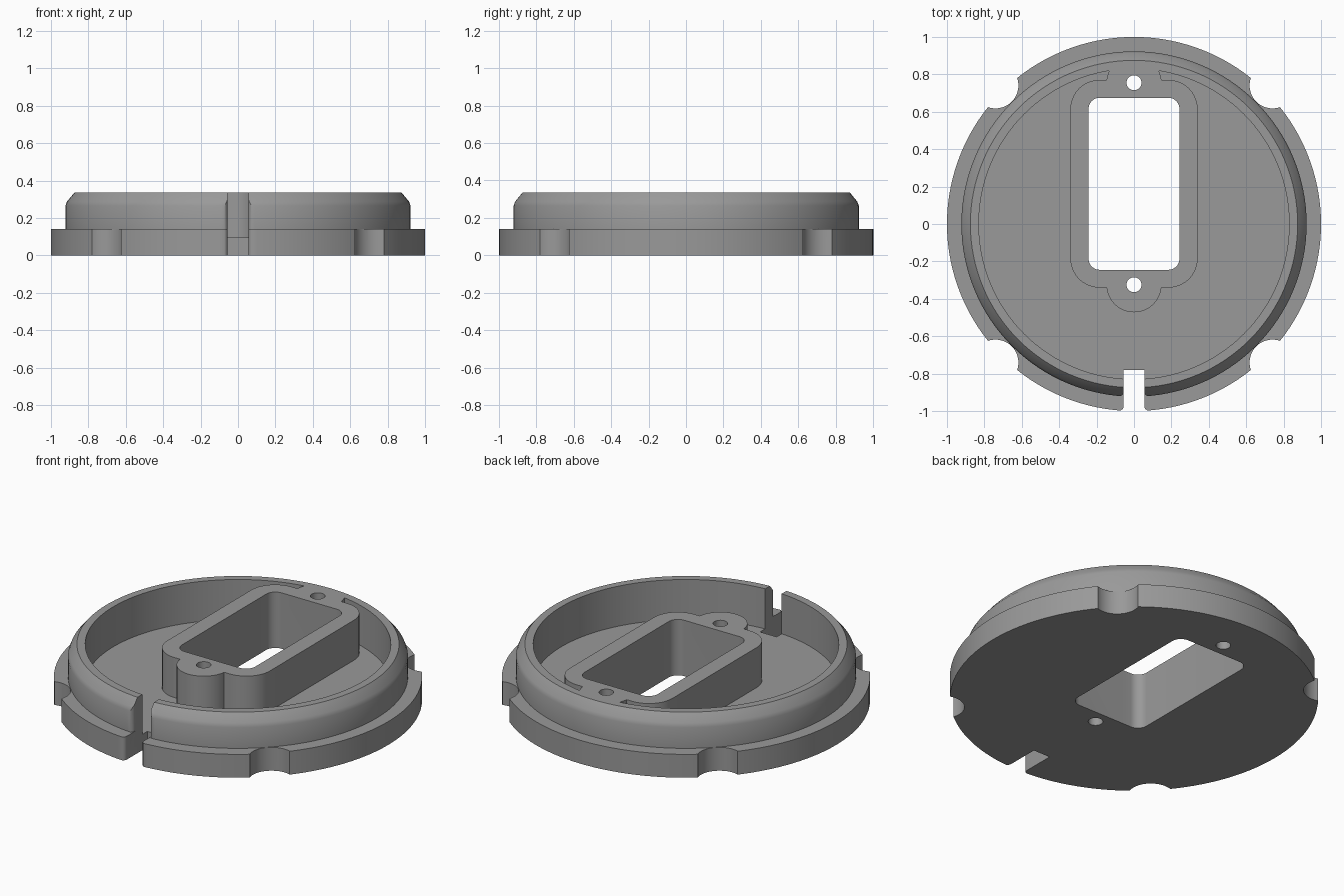
import bpy, bmesh, math
from math import sin, cos, pi

if "Cube" in bpy.data.objects:
    bpy.data.objects.remove(bpy.data.objects["Cube"])

SEG = 128
RIM = 0.335      # top of wall and socket
FLOOR = 0.095    # top of the floor plate

grey = bpy.data.materials.new("grey plastic")
grey.diffuse_color = (0.32, 0.32, 0.32, 1)
grey.use_nodes = True
grey.node_tree.nodes["Principled BSDF"].inputs["Base Color"].default_value = grey.diffuse_color


def finish(bm, name):
    bmesh.ops.recalc_face_normals(bm, faces=bm.faces)
    mesh = bpy.data.meshes.new(name)
    bm.to_mesh(mesh)
    bm.free()
    mesh.materials.append(grey)
    obj = bpy.data.objects.new(name, mesh)
    bpy.context.collection.objects.link(obj)
    return obj


def stack(name, rings):
    """Skin a list of equal closed rings and cap both ends."""
    bm = bmesh.new()
    loops = [[bm.verts.new(p) for p in ring] for ring in rings]
    n = len(loops[0])
    for a, b in zip(loops, loops[1:]):
        for i in range(n):
            j = (i + 1) % n
            bm.faces.new((a[i], a[j], b[j], b[i]))
    bm.faces.new(loops[0][::-1])
    bm.faces.new(loops[-1])
    return finish(bm, name)


def prism(name, outline, z0, z1):
    return stack(name, [[(x, y, z) for x, y in outline] for z in (z0, z1)])


def circle(cx, cy, r, n=48):
    return [(cx + r * cos(2 * pi * i / n), cy + r * sin(2 * pi * i / n)) for i in range(n)]


def rounded_rect(cy, hx, hy, r, n=10):
    pts = []
    for k, (sx, sy) in enumerate([(1, 1), (-1, 1), (-1, -1), (1, -1)]):
        for i in range(n + 1):
            a = pi / 2 * (k + i / n)
            pts.append((sx * (hx - r) + r * cos(a), cy + sy * (hy - r) + r * sin(a)))
    return pts


def slot(y_in, y_out, w=0.055, r=0.025):
    """Slot outline whose mouth flares with rounded corners at y_out."""
    arc = [(w + r - r * cos(a), y_out + r - r * sin(a))
           for a in [pi / 2 * i / 6 for i in range(7)]]
    right = [(w, y_in)] + arc + [(w + r, y_out - 0.08)]
    return right + [(-x, y) for x, y in reversed(right)]


def combine(target, tool, op):
    mod = target.modifiers.new(op, 'BOOLEAN')
    mod.operation, mod.solver, mod.object = op, 'EXACT', tool
    deps = bpy.context.evaluated_depsgraph_get()
    mesh = bpy.data.meshes.new_from_object(target.evaluated_get(deps))
    target.modifiers.clear()
    target.data = mesh
    bpy.data.objects.remove(tool)


# Round base with ledge, wall with eased top edge, and recessed floor
profile = [(1, 0), (1, 0.14), (0.923, 0.14), (0.923, 0.265), (0.914, 0.288),
           (0.875, RIM), (0.83, RIM), (0.83, FLOOR)]
body = stack("round_base", [[(x, y, z) for x, y in circle(0, 0, r, SEG)] for r, z in profile])

# Raised socket: rounded block with a screw lobe at each end
combine(body, prism("socket", rounded_rect(0.215, 0.34, 0.555, 0.155), 0.05, RIM), 'UNION')
combine(body, prism("front_lobe", circle(0, -0.325, 0.147), 0.05, RIM), 'UNION')
back_lobe = [(x, min(y, 0.85)) for x, y in circle(0, 0.755, 0.147)]
combine(body, prism("back_lobe", back_lobe, 0.05, RIM), 'UNION')

# Rectangular opening and two screw holes
cutters = [prism("opening", rounded_rect(0.215, 0.243, 0.46, 0.06), -0.1, 0.5)]
cutters += [prism("screw_hole", circle(0, y, 0.04, 32), -0.1, 0.5) for y in (0.755, -0.325)]

# Four scallops in the ledge
for sx in (-1, 1):
    for sy in (-1, 1):
        cutters.append(prism("scallop", circle(0.741 * sx, 0.741 * sy, 0.123), -0.1, 0.25))

# Cable slot at the front, with eased mouths in ledge and wall
cutters.append(prism("cable_slot", slot(-0.78, -0.998), -0.1, 0.5))
cutters.append(prism("wall_slot", slot(-0.80, -0.921), 0.141, 0.5))

for c in cutters:
    combine(body, c, 'DIFFERENCE')

# Smooth curves, sharp edges
bpy.context.view_layer.objects.active = body
body.select_set(True)
bpy.ops.object.shade_smooth_by_angle(angle=math.radians(30))
